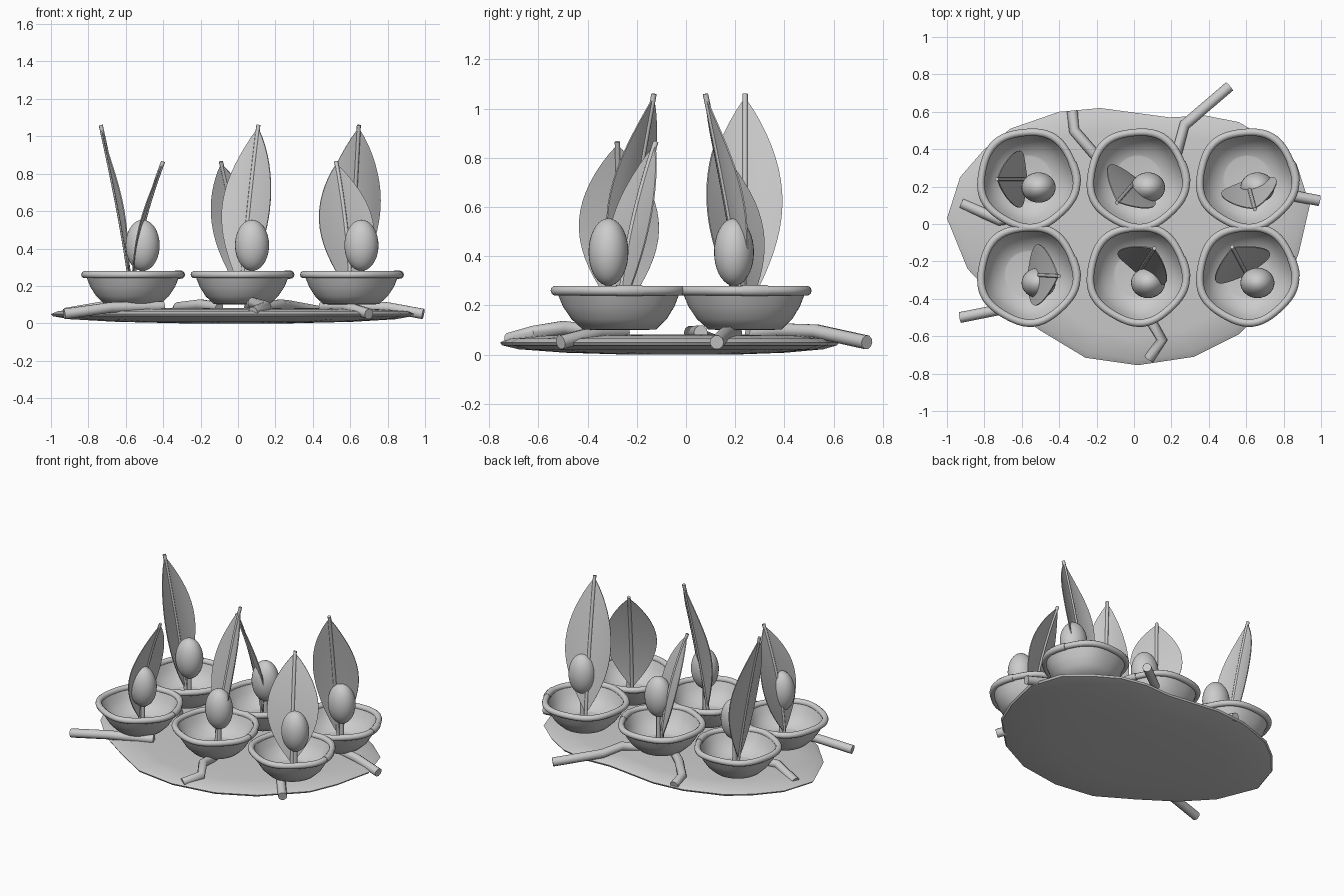
import bpy, bmesh, math
from mathutils import Vector

cube = bpy.data.objects.get("Cube")
if cube:
    bpy.data.objects.remove(cube)

clay = bpy.data.materials.new("plain_grey")
clay.use_nodes = True
GREY = (0.6, 0.6, 0.6, 1)
clay.diffuse_color = GREY
clay.node_tree.nodes["Principled BSDF"].inputs["Base Color"].default_value = GREY


def finish(name, bm, angle=40):
    """Turn a bmesh into a shaded object."""
    bmesh.ops.recalc_face_normals(bm, faces=bm.faces)
    mesh = bpy.data.meshes.new(name)
    bm.to_mesh(mesh)
    bm.free()
    obj = bpy.data.objects.new(name, mesh)
    bpy.context.collection.objects.link(obj)
    mesh.materials.append(clay)
    bpy.ops.object.select_all(action='DESELECT')
    obj.select_set(True)
    bpy.context.view_layer.objects.active = obj
    bpy.ops.object.shade_smooth_by_angle(angle=math.radians(angle))


def loft(name, rings, angle=40, closed=False):
    """Skin a stack of equal rings, capping both ends unless closed."""
    bm = bmesh.new()
    loops = [[bm.verts.new(p) for p in ring] for ring in rings]
    pairs = list(zip(loops, loops[1:]))
    if closed:
        pairs.append((loops[-1], loops[0]))
    for a, b in pairs:
        n = len(a)
        for i in range(n):
            bm.faces.new((a[i], a[(i + 1) % n], b[(i + 1) % n], b[i]))
    if not closed:
        bm.faces.new(loops[0])
        bm.faces.new(loops[-1])
    finish(name, bm, angle)


def tube(name, points, radius, sides=12):
    """Round tube swept along a path."""
    pts = [Vector(p) for p in points]
    rings = []
    for i, p in enumerate(pts):
        d = (pts[min(i + 1, len(pts) - 1)] - pts[max(i - 1, 0)]).normalized()
        ref = Vector((0, 0, 1)) if abs(d.z) < 0.8 else Vector((0, 1, 0))
        u = d.cross(ref).normalized()
        v = d.cross(u)
        turn = [math.tau * k / sides for k in range(sides)]
        rings.append([p + radius * (u * math.cos(a) + v * math.sin(a)) for a in turn])
    loft(name, rings, 50)


# Irregular shallow base plate
outline = [(-1, .03), (-.93, .25), (-.8, .4), (-.66, .51), (-.4, .6), (-.18, .62),
           (.19, .57), (.38, .58), (.56, .545), (.72, .45), (.87, .32), (.94, .1),
           (.88, -.16), (.8, -.35), (.56, -.59), (.32, -.71), (.02, -.755),
           (-.26, -.715), (-.5, -.57), (-.72, -.42), (-.89, -.24)]
plate = [(.3, 0), (.65, .008), (.9, .022), (.99, .038), (1, .05), (.96, .066), (.8, .077), (.3, .083)]
loft("base_plate", [[(x * s, y * s, z) for x, y in outline] for s, z in plate], 30)


def rim_point(cx, cy, r, z, a):
    """Point on a ring that turns from round at the foot to five-sided at the rim."""
    wave = .022 * min(1, max(0, (r - .14) / .1))
    q = r * (1 + wave * math.cos(5 * (a - math.radians(60))))
    return (cx + q * math.cos(a), cy + q * math.sin(a), z)


def make_bowl(tag, cx, cy):
    turn = [math.tau * k / 60 for k in range(60)]

    def ring(r, z):
        return [rim_point(cx, cy, r, z, a) for a in turn]

    profile = [(.1, .1), (.15, .103), (.194, .145), (.226, .195), (.248, .25),
               (.238, .255), (.218, .21), (.185, .165), (.13, .13), (.12, .128)]
    loft(tag + "_bowl", [ring(r, z) for r, z in profile], 50)
    # Rolled rim
    section = [math.tau * k / 10 for k in range(10)]
    loft(tag + "_bowl_rim", [ring(.255 + .02 * math.cos(a), .26 + .02 * math.sin(a))
                             for a in section], 60, closed=True)
    # Overlapping end of the rim coil
    tube(tag + "_rim_end", [rim_point(cx, cy, .256, .26, math.radians(d))
                            for d in range(-3, 25, 6)], .0225)


def make_egg(tag, cx, cy):
    bm = bmesh.new()
    bmesh.ops.create_uvsphere(bm, u_segments=32, v_segments=18, radius=1)
    for v in bm.verts:
        v.co = (cx + v.co.x * .091, cy + v.co.y * .081, .417 + v.co.z * .137)
    finish(tag + "_egg", bm)
    tube(tag + "_egg_stalk", [(cx, cy, .12), (cx, cy, .3)], .014)


def make_leaf(tag, cx, cy, heading, top, bend, width, cup):
    out = Vector((math.cos(heading), math.sin(heading), 0))
    side = Vector((-out.y, out.x, 0))
    steps = 18

    def spine(t):
        return Vector((cx, cy, .12 + (top - .12) * t)) + out * .167 * t ** bend

    tube(tag + "_leaf_rib", [spine(i / steps) for i in range(steps + 1)], .011, 8)
    # Thin cupped blade with a pointed oval outline
    across = [k / 4 for k in range(-4, 5)]
    rings = []
    for i in range(steps + 1):
        s = i / steps
        swell = math.sin(math.pi * s ** 1.05) ** .85 if 0 < i < steps else .02
        p = spine(.06 + .92 * s)
        front = [p + side * width * swell * u - out * cup * (swell * u) ** 2 for u in across]
        rings.append([q + out * .003 for q in front] + [q - out * .003 for q in reversed(front)])
    loft(tag + "_leaf_blade", rings, 40)


# Six bowls, each with an egg and a leaf leaning its own way
columns = {"right": -.565, "middle": .02, "left": .605}
rows = {"back": .24, "front": -.27}
leaves = {"back_right": (180, 1), "back_middle": (229, 0), "back_left": (-75, 1),
          "front_right": (-3, 0), "front_middle": (57, 1), "front_left": (118, 0)}
for row, y in rows.items():
    for col, x in columns.items():
        tag = row + "_" + col
        heading, tall = leaves[tag]
        make_bowl(tag, x, y)
        make_egg(tag, x + .055, y - .045)
        shape = (1.06, 1.25, .152, .03) if tall else (.865, 1.7, .163, .01)
        make_leaf(tag, x - .002, y, math.radians(heading), *shape)

# Bent twigs that carry the bowls
twigs = {
    "back_middle": [(.1, .28, .085), (.23, .38, .1), (.27, .53, .095), (.51, .735, .05)],
    "back_right": [(-.1, .26, .085), (-.2, .36, .1), (-.32, .5, .085), (-.33, .6, .06)],
    "right": [(-.48, .06, .09), (-.72, .02, .09), (-.92, .11, .055)],
    "front_right": [(-.4, -.35, .09), (-.68, -.45, .085), (-.93, -.5, .05)],
    "front_middle": [(.06, -.3, .085), (.08, -.5, .11), (.15, -.62, .09), (.08, -.72, .06)],
    "front_left": [(.45, -.25, .09), (.58, -.36, .09), (.7, -.51, .05)],
    "left": [(.6, .2, .09), (.8, .16, .085), (.99, .125, .05)]}
for place, path in twigs.items():
    tube(place + "_twig", path, .029, 10)
